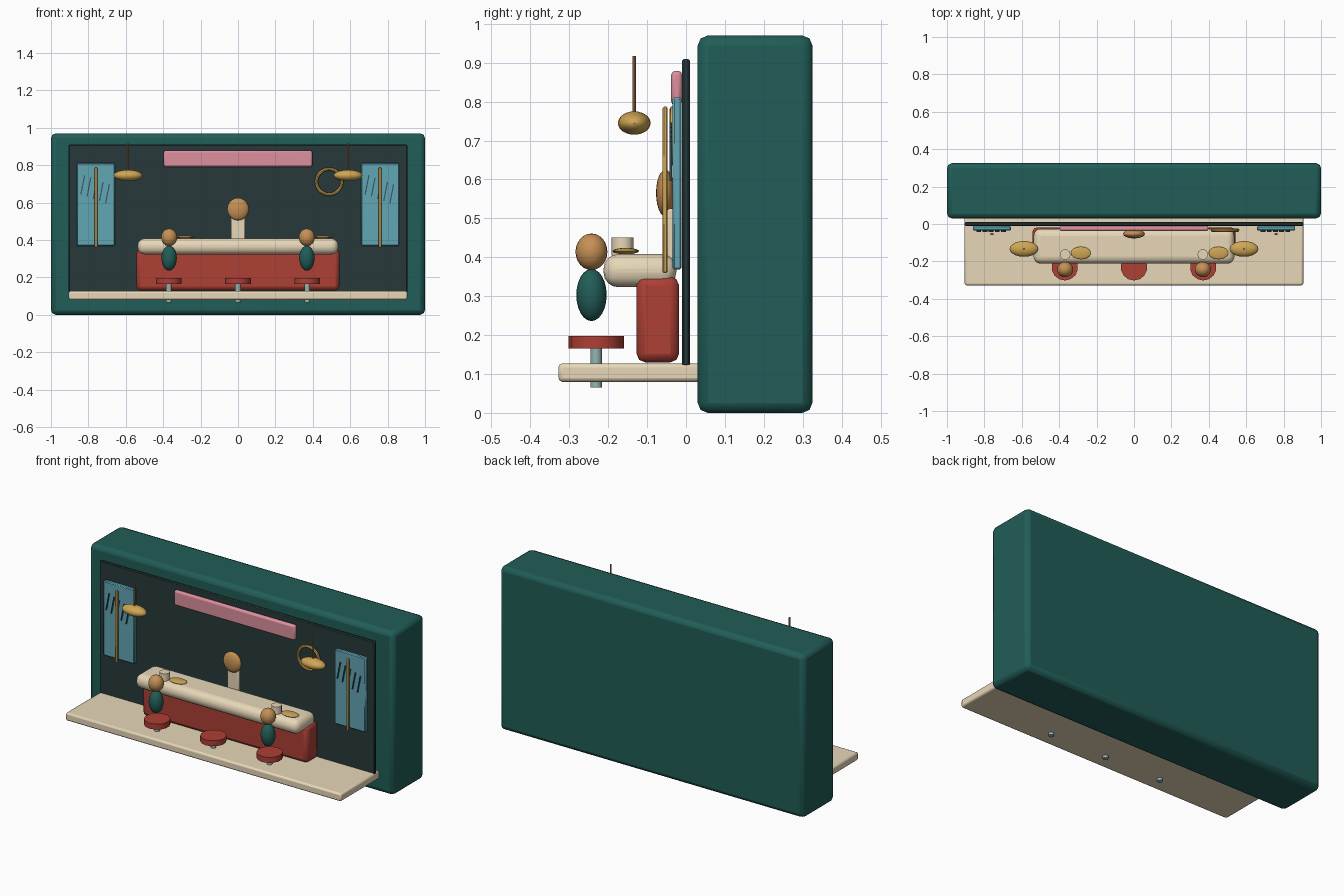
import bpy
from math import radians, pi

if "Cube" in bpy.data.objects:
    bpy.data.objects.remove(bpy.data.objects["Cube"])


def mat(name, r, g, b):
    m = bpy.data.materials.new(name)
    m.diffuse_color = (r, g, b, 1)
    m.use_nodes = True
    m.node_tree.nodes["Principled BSDF"].inputs["Base Color"].default_value = m.diffuse_color
    return m


TEAL = mat("teal", .015, .11, .095)
DARK = mat("dark_slate", .02, .04, .042)
RED = mat("red", .42, .05, .035)
CREAM = mat("cream", .80, .68, .48)
PINK = mat("pink", .72, .28, .34)
BLUE = mat("glass_blue", .12, .38, .46)
GOLD = mat("gold", .62, .38, .09)
SKIN = mat("skin", .56, .28, .09)
STEEL = mat("steel", .3, .45, .45)
COPPER = mat("copper", .4, .18, .07)
RAIN = mat("rain_grey", .04, .09, .11)


def finish(name, m, smooth=True):
    o = bpy.context.object
    o.name = name
    o.data.materials.append(m)
    if smooth:
        bpy.ops.object.shade_smooth_by_angle(angle=radians(35))
    return o


def box(name, m, x, y, z, bevel=0, segs=2):
    """Box from (min, max) ranges, with baked scale and optional bevel."""
    ctr = [(a + b) / 2 for a, b in (x, y, z)]
    bpy.ops.mesh.primitive_cube_add(size=1, location=ctr)
    o = bpy.context.object
    o.scale = [b - a for a, b in (x, y, z)]
    bpy.ops.object.transform_apply(location=False, rotation=False, scale=True)
    if bevel:
        mod = o.modifiers.new("bevel", 'BEVEL')
        mod.width, mod.segments = bevel, segs
    return finish(name, m, bool(bevel))


def ball(name, m, loc, radii, seg=20, rings=12):
    bpy.ops.mesh.primitive_uv_sphere_add(segments=seg, ring_count=rings, location=loc)
    bpy.context.object.scale = radii
    bpy.ops.object.transform_apply(location=False, rotation=False, scale=True)
    return finish(name, m)


def rod(name, m, x, y, z0, z1, r, sides=14):
    bpy.ops.mesh.primitive_cylinder_add(vertices=sides, radius=r, depth=z1 - z0,
                                        location=(x, y, (z0 + z1) / 2))
    return finish(name, m)


# Building block, back wall and floor slab
box("building_shell", TEAL, (-1, 1), (.03, .325), (0, .97), .026)
box("back_wall", DARK, (-.905, .905), (-.01, .01), (.12, .91), .005, 1)
box("floor_slab", CREAM, (-.905, .905), (-.328, .06), (.08, .127), .01)

# Counter
box("counter_base", RED, (-.542, .542), (-.127, -.018), (.13, .35), .022)
box("counter_top", CREAM, (-.537, .537), (-.212, -.025), (.323, .408), .038, 4)

# Stools
for x in (-.37, 0, .37):
    rod("stool_seat", RED, x, -.231, .165, .198, .071)
    rod("stool_post", STEEL, x, -.231, .065, .17, .015, 12)

# Seated guests with cup and plate
for x in (-.368, .368):
    ball("guest_body", TEAL, (x, -.243, .303), (.041, .039, .067))
    ball("guest_head", SKIN, (x, -.243, .414), (.043, .041, .047))
    rod("cup", CREAM, x, -.163, .405, .451, .028)
    ball("plate", GOLD, (x + .084, -.155, .416), (.053, .034, .008))

# Server behind the counter
box("server_body", CREAM, (-.038, .038), (-.05, -.03), (.36, .525), .006)
ball("server_head", SKIN, (0, -.053, .565), (.058, .024, .06))

# Windows with mullion and rain streaks
for cx in (-.76, .76):
    box("window_pane", BLUE, (cx - .102, cx + .102), (-.035, -.011), (.368, .811), .005, 1)
    box("window_mullion", GOLD, (cx - .008, cx + .008), (-.06, -.047), (.36, .787), .003, 1)
    for i in range(5):
        s = box("rain_streak", RAIN, (-.003, .003), (-.003, .003), (-.052, .052))
        s.location = (cx - .07 + i * .033, -.039, .695 - i * .012)
        s.rotation_euler = (0, radians(11), 0)

# Sign bar and ring on the back wall
box("sign_bar", PINK, (-.397, .397), (-.038, -.01), (.79, .879), .01)
bpy.ops.mesh.primitive_torus_add(major_radius=.068, minor_radius=.009, major_segments=28,
                                 minor_segments=8, location=(.487, -.033, .712),
                                 rotation=(pi / 2, 0, 0))
finish("wall_ring", GOLD)

# Hanging lamps
for x in (-.588, .588):
    ball("lamp_shade", GOLD, (x, -.133, .745), (.077, .042, .03))
    rod("lamp_cord", COPPER, x, -.133, .75, .917, .005, 8)
